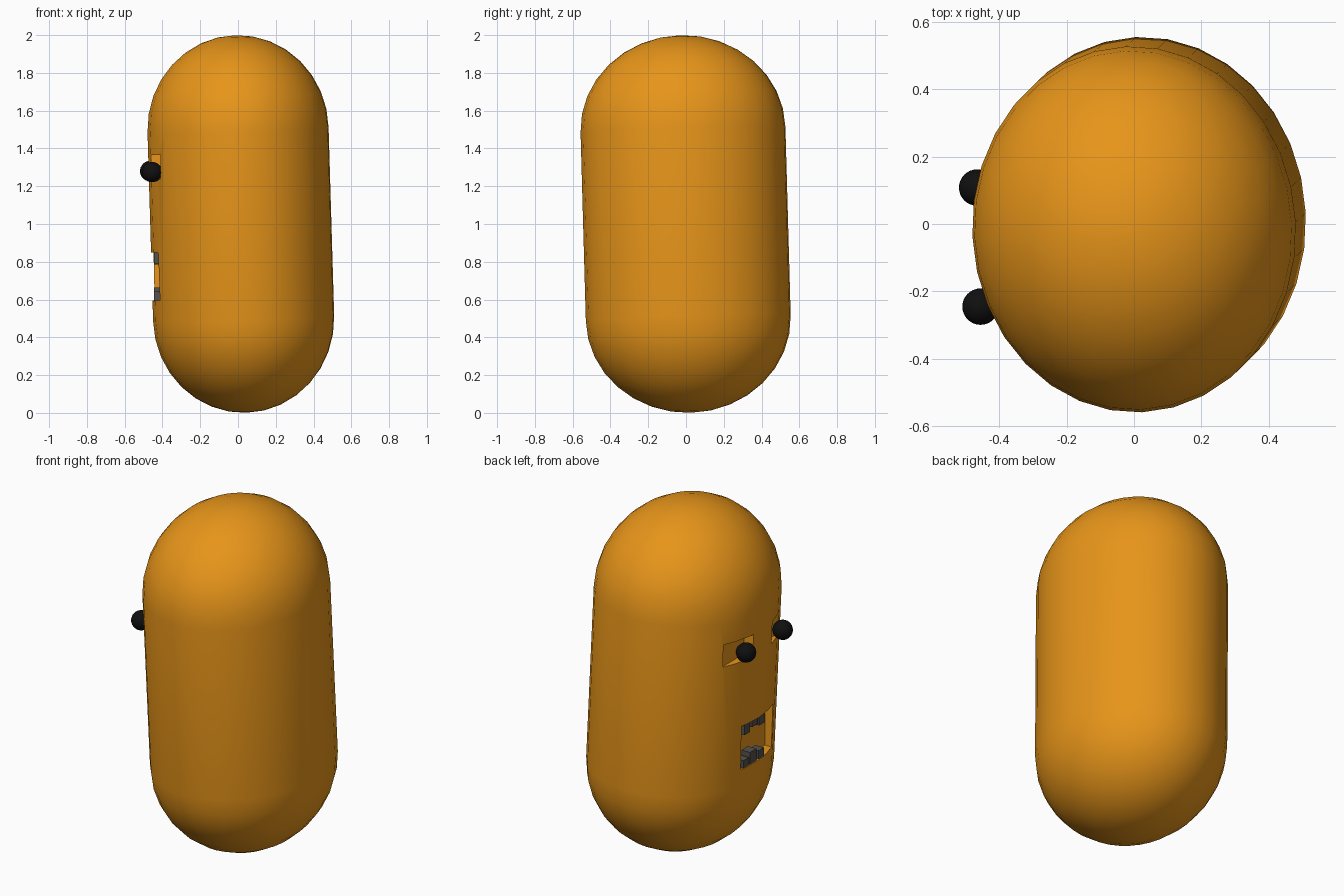
import bpy, bmesh, math
from mathutils import Vector, Matrix

if "Cube" in bpy.data.objects:
    bpy.data.objects.remove(bpy.data.objects["Cube"])


def material(name, rgb):
    m = bpy.data.materials.new(name)
    m.diffuse_color = (*rgb, 1)
    m.use_nodes = True
    m.node_tree.nodes["Principled BSDF"].inputs["Base Color"].default_value = m.diffuse_color
    return m


ORANGE = material("orange", (0.80, 0.30, 0.01))
BLACK = material("black", (0.005, 0.005, 0.005))
GREY = material("dark_grey", (0.09, 0.08, 0.075))


def add_object(name, bm, mat):
    bmesh.ops.recalc_face_normals(bm, faces=bm.faces)
    me = bpy.data.meshes.new(name)
    bm.to_mesh(me)
    bm.free()
    ob = bpy.data.objects.new(name, me)
    bpy.context.collection.objects.link(ob)
    me.materials.append(mat)
    return ob


def box(name, lo, hi, mat):
    bm = bmesh.new()
    lo, hi = Vector(lo), Vector(hi)
    bmesh.ops.create_cube(bm, size=1, matrix=Matrix.LocRotScale((lo + hi) / 2, None, hi - lo))
    return add_object(name, bm, mat)


def select_only(ob):
    bpy.ops.object.select_all(action='DESELECT')
    ob.select_set(True)
    bpy.context.view_layer.objects.active = ob


# Capsule body: half profile spun around z, slightly oval and leaning
N, CAP, STRAIGHT = 8, 0.5, 0.5
arc = [(math.cos(a), math.sin(a)) for a in (i * math.pi / 2 / N for i in range(N + 1))]
profile = [(r, STRAIGHT + CAP * s) for r, s in reversed(arc)]
profile += [(r, -STRAIGHT - CAP * s) for r, s in arc]
bm = bmesh.new()
verts = [bm.verts.new((r, 0, z)) for r, z in profile]
edges = [bm.edges.new(p) for p in zip(verts, verts[1:])]
bmesh.ops.spin(bm, geom=verts + edges, cent=(0, 0, 0), axis=(0, 0, 1),
               angle=math.tau, steps=32)
bmesh.ops.remove_doubles(bm, verts=bm.verts, dist=1e-4)
lean = (Matrix.Translation((0.015, -0.002, 1.0))
        @ Matrix.Rotation(math.radians(-1.7), 4, 'Y')
        @ Matrix.Rotation(math.radians(1.6), 4, 'X')
        @ Matrix.Rotation(math.radians(2.5), 4, 'Z')
        @ Matrix.Diagonal((0.48, 0.543, 1, 1)))
bm.transform(lean)
body = add_object("body", bm, ORANGE)

# Recesses for both eyes and the mouth, on the -x side
cutters = [
    box("eye_socket_cutter_a", (-0.7, 0.05, 1.235), (-0.41, 0.25, 1.365), ORANGE),
    box("eye_socket_cutter_b", (-0.7, -0.32, 1.235), (-0.41, -0.14, 1.365), ORANGE),
    box("mouth_cutter", (-0.7, -0.20, 0.595), (-0.37, 0.125, 0.85), ORANGE),
]
select_only(body)
for c in cutters:
    mod = body.modifiers.new(c.name, 'BOOLEAN')
    mod.operation, mod.solver, mod.object = 'DIFFERENCE', 'EXACT', c
    bpy.ops.object.modifier_apply(modifier=mod.name)
    bpy.data.objects.remove(c)
bpy.ops.object.shade_smooth_by_angle(angle=math.radians(30))

# Eyes
for name, loc in (("eye_a", (-0.465, 0.108, 1.28)), ("eye_b", (-0.455, -0.245, 1.275))):
    bm = bmesh.new()
    bmesh.ops.create_uvsphere(bm, u_segments=32, v_segments=16, radius=0.054,
                              matrix=Matrix.Translation(loc))
    eye = add_object(name, bm, BLACK)
    select_only(eye)
    bpy.ops.object.shade_smooth()

# Blocky teeth along both edges of the mouth: (y, width, height)
for i, (y, w, h) in enumerate([(0.08, 0.05, 0.045), (0.015, 0.06, 0.07), (-0.06, 0.05, 0.05)]):
    box(f"lower_tooth_{i}", (-0.445, y - w / 2, 0.59), (-0.39, y + w / 2, 0.595 + h), GREY)
for i, (y, w, h) in enumerate([(0.07, 0.05, 0.065), (0.0, 0.05, 0.045), (-0.065, 0.05, 0.06)]):
    box(f"upper_tooth_{i}", (-0.445, y - w / 2, 0.85 - h), (-0.39, y + w / 2, 0.855), GREY)
